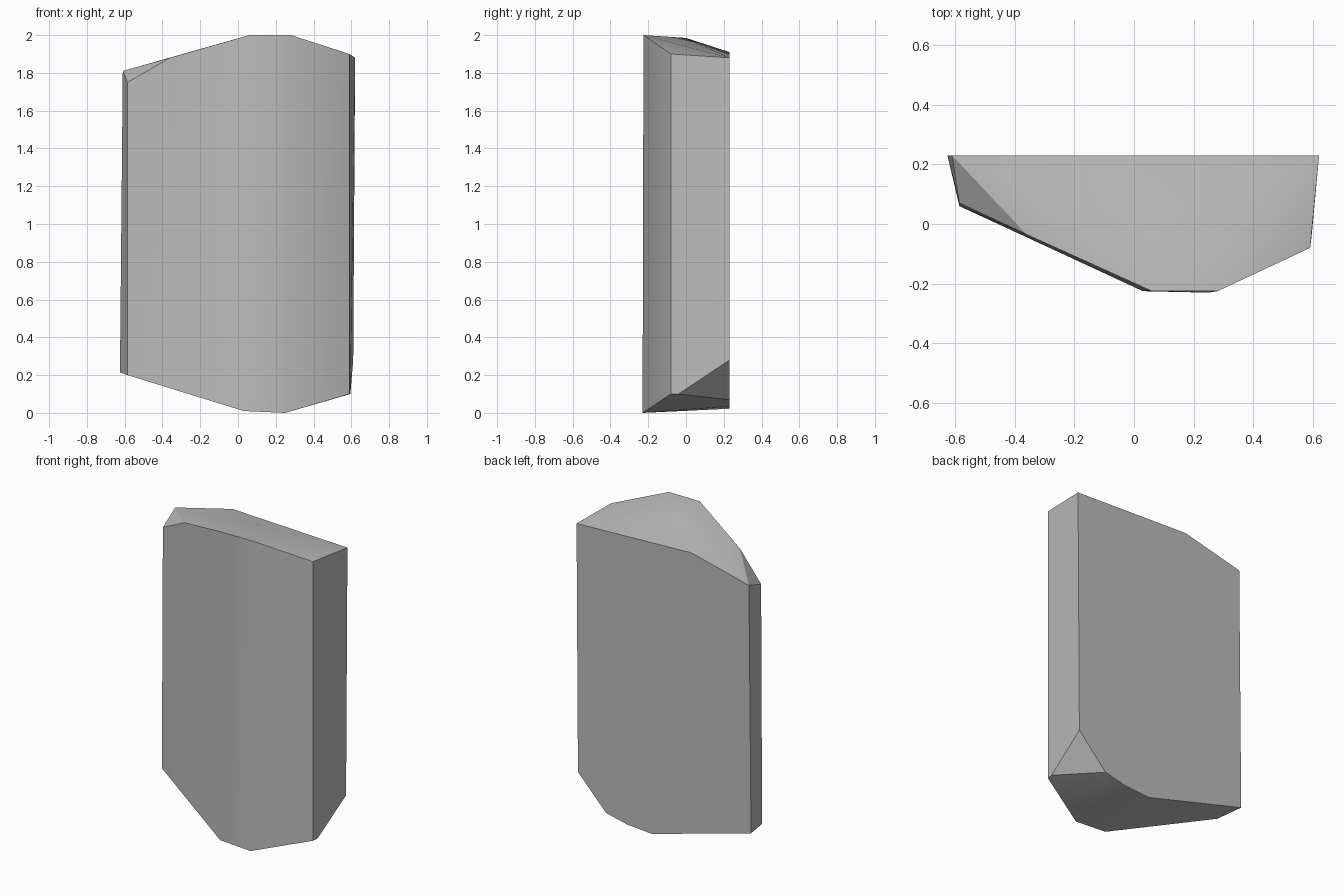
import bpy
import bmesh
import math

cube = bpy.data.objects.get("Cube")
if cube:
    bpy.data.objects.remove(cube, do_unlink=True)

FRONT, BACK = -0.225, 0.23

# Corners of the crown, including the chipped left corner
crown = [
    (0.06, FRONT, 2.0), (0.28, FRONT, 2.0), (0.59, -0.08, 1.90),
    (0.62, BACK, 1.88), (-0.20, BACK, 1.91), (0.05, 0.0, 1.985),
    (-0.36, -0.035, 1.88), (-0.585, 0.07, 1.75), (-0.61, BACK, 1.81),
]

# Corners of the tapered foot, including the chipped back corner
foot = [
    (0.03, FRONT, 0.01), (0.25, -0.23, 0.0), (0.59, -0.08, 0.10),
    (0.595, -0.04, 0.10), (0.61, BACK, 0.28), (0.41, BACK, 0.07),
    (0.26, BACK, 0.035), (0.08, BACK, 0.022),
    (-0.585, 0.06, 0.20), (-0.625, BACK, 0.215),
]

# Stone colour
stone = bpy.data.materials.new("grey_stone")
stone.use_nodes = True
colour = (0.5, 0.5, 0.5, 1.0)
stone.diffuse_color = colour
stone.node_tree.nodes["Principled BSDF"].inputs["Base Color"].default_value = colour

# Stone slab wrapped around its corners
bm = bmesh.new()
for corner in crown + foot:
    bm.verts.new(corner)
bmesh.ops.convex_hull(bm, input=bm.verts[:])
bmesh.ops.dissolve_limit(bm, angle_limit=math.radians(0.5),
                         verts=bm.verts[:], edges=bm.edges[:])
bmesh.ops.recalc_face_normals(bm, faces=bm.faces[:])
mesh = bpy.data.meshes.new("stone_slab")
bm.to_mesh(mesh)
bm.free()
mesh.materials.append(stone)

slab = bpy.data.objects.new("stone_slab", mesh)
bpy.context.collection.objects.link(slab)
bpy.ops.object.select_all(action="DESELECT")
slab.select_set(True)
bpy.context.view_layer.objects.active = slab
bpy.ops.object.shade_smooth_by_angle(angle=math.radians(30))
